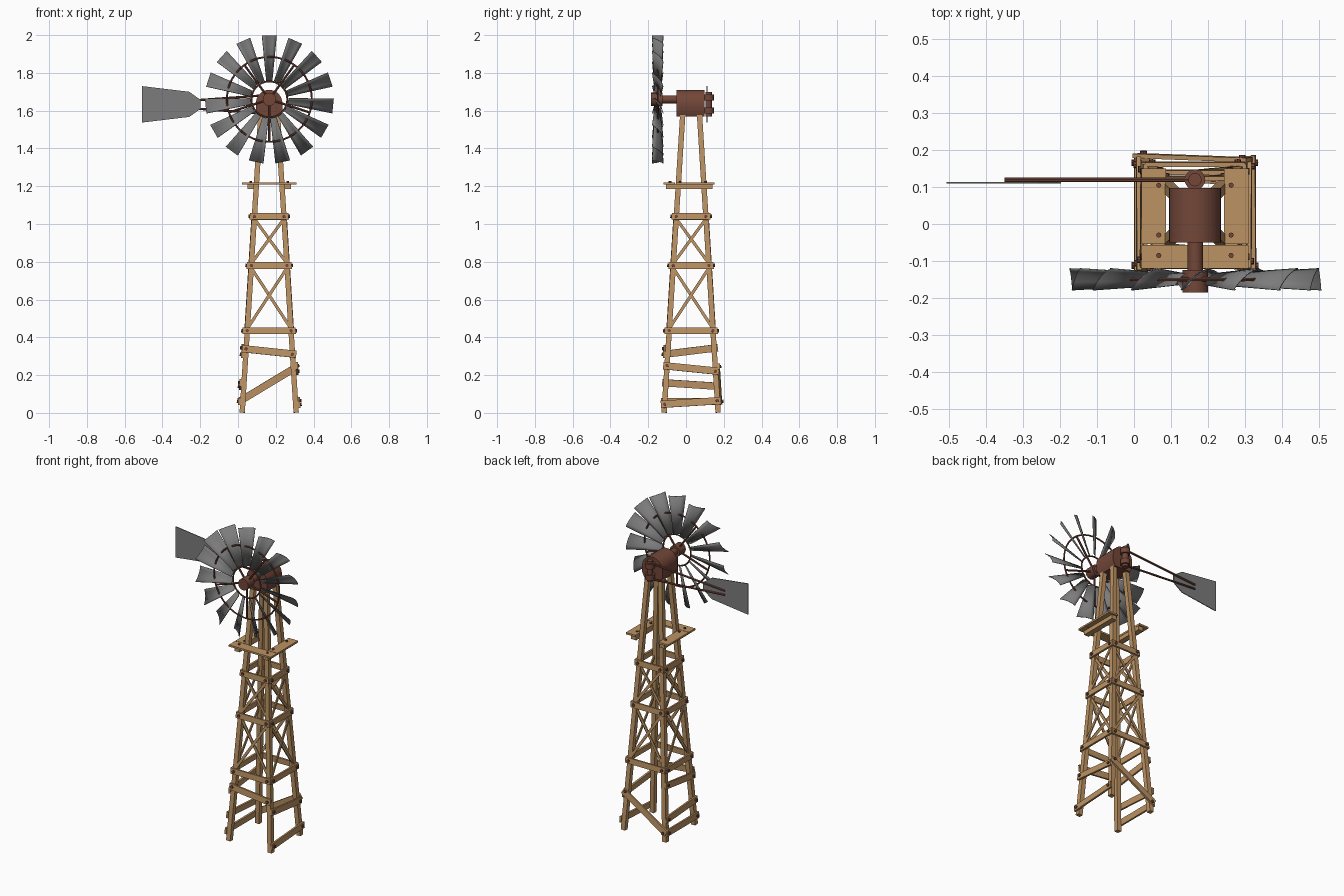
import bpy, bmesh, math
from mathutils import Vector, Matrix

cube = bpy.data.objects.get("Cube")
if cube:
    bpy.data.objects.remove(cube, do_unlink=True)


def material(name, rgb):
    m = bpy.data.materials.new(name)
    m.use_nodes = True
    m.diffuse_color = (*rgb, 1)
    m.node_tree.nodes["Principled BSDF"].inputs["Base Color"].default_value = (*rgb, 1)
    return m


WOOD = material("tan_wood", (0.50, 0.29, 0.125))
RUST = material("rusty_iron", (0.17, 0.062, 0.04))
STEEL = material("grey_steel", (0.20, 0.20, 0.205))

CX, CY = 0.165, 0.027          # tower axis
HUB = Vector((0.166, -0.15, 1.66))
LEG = 0.028


def add(name, bm, mat, smooth=False):
    bmesh.ops.recalc_face_normals(bm, faces=bm.faces)
    me = bpy.data.meshes.new(name)
    bm.to_mesh(me)
    bm.free()
    me.materials.append(mat)
    ob = bpy.data.objects.new(name, me)
    bpy.context.collection.objects.link(ob)
    if smooth:
        bpy.ops.object.select_all(action="DESELECT")
        ob.select_set(True)
        bpy.context.view_layer.objects.active = ob
        bpy.ops.object.shade_smooth_by_angle(angle=math.radians(40))
    return ob


def bar(name, a, b, width, thick, normal, mat=WOOD):
    """Rectangular bar from a to b, its thickness along normal."""
    a, b = Vector(a), Vector(b)
    d = (b - a).normalized()
    side = Vector(normal).cross(d).normalized()
    n = d.cross(side)
    rot = Matrix((d, side, n)).transposed().to_4x4()
    bm = bmesh.new()
    bmesh.ops.create_cube(bm, size=1)
    bmesh.ops.scale(bm, vec=((b - a).length, width, thick), verts=bm.verts)
    bmesh.ops.transform(bm, matrix=Matrix.Translation((a + b) / 2) @ rot, verts=bm.verts)
    return add(name, bm, mat)


def block(name, x0, x1, y0, y1, z0, z1, mat=WOOD):
    y, z = (y0 + y1) / 2, (z0 + z1) / 2
    return bar(name, (x0, y, z), (x1, y, z), y1 - y0, z1 - z0, (0, 0, 1), mat)


def rod(name, a, b, r, seg=8, mat=RUST):
    a, b = Vector(a), Vector(b)
    d = b - a
    bm = bmesh.new()
    bmesh.ops.create_cone(bm, cap_ends=True, segments=seg, radius1=r, radius2=r, depth=d.length)
    m = Matrix.Translation((a + b) / 2) @ d.to_track_quat("Z", "Y").to_matrix().to_4x4()
    bmesh.ops.transform(bm, matrix=m, verts=bm.verts)
    return add(name, bm, mat, smooth=True)


def prism(name, outline, y0, y1, mat, smooth=False):
    """Outline in x, z extruded along y."""
    bm = bmesh.new()
    f = bm.faces.new([bm.verts.new((x, y0, z)) for x, z in outline])
    ext = bmesh.ops.extrude_face_region(bm, geom=[f])
    verts = [v for v in ext["geom"] if isinstance(v, bmesh.types.BMVert)]
    bmesh.ops.translate(bm, vec=(0, y1 - y0, 0), verts=verts)
    return add(name, bm, mat, smooth)


def half(z):
    """Distance of the leg centres from the axis at a height."""
    return 0.143 - 0.0624 * z


def on_face(k, u, out, z):
    """Point on tower side k: 0 front, 1 left, 2 back, 3 right."""
    return Matrix.Rotation(k * math.pi / 2, 3, "Z") @ Vector((u, -half(z) - out, z)) + Vector((CX, CY, 0))


def plank(name, k, z0, z1, width):
    n = Matrix.Rotation(k * math.pi / 2, 3, "Z") @ Vector((0, -1, 0.06))
    out = LEG / 2 + 0.005
    ends = [on_face(k, s * (half(z) + 0.02), out, z) for s, z in ((-1, z0), (1, z1))]
    bar(name, *ends, width, 0.012, n)
    for s, z in ((-1, z0), (1, z1)):
        p = on_face(k, s * half(z), out, z)
        rod(name + "_bolt", p, p + n * 0.013, 0.009)


# Legs
for sx in (-1, 1):
    for sy in (-1, 1):
        ends = [(CX + sx * half(z), CY + sy * half(z), z) for z in (0.002, 1.58)]
        bar("leg", *ends, LEG, LEG, (0, 1, 0))

# Level girts and crossed braces on every side
girts = (0.435, 0.78, 1.04)
for k in range(4):
    n = Matrix.Rotation(k * math.pi / 2, 3, "Z") @ Vector((0, -1, 0))
    for z in girts:
        plank("girt", k, z, z, 0.035)
    for lo, hi in zip(girts, girts[1:]):
        lo, hi = lo + 0.012, hi - 0.012
        for s in (-1, 1):
            off = 0.008 + 0.004 * s
            bar("cross_brace", on_face(k, -s * half(lo), off, lo),
                on_face(k, s * half(hi), off, hi), 0.016, 0.007, n)

# Uneven lower planks
for k, z0, z1 in ((0, 0.34, 0.31), (1, 0.25, 0.22), (1, 0.045, 0.065), (2, 0.245, 0.06),
                  (3, 0.345, 0.31), (3, 0.14, 0.16), (3, 0.06, 0.06)):
    plank("lower_plank", k, z0, z1, 0.038)

# Platform
block("platform_front_board", 0.02, 0.31, -0.12, -0.057, 1.21, 1.221)
for s in (-1, 1):
    x = CX + s * 0.112
    block("platform_side_board", x - 0.033, x + 0.033, -0.054, 0.15, 1.21, 1.221)
    x = CX + s * 0.098
    block("platform_bearer", x - 0.017, x + 0.017, -0.105, 0.14, 1.185, 1.21)
    for y in (-0.085, -0.03, 0.105):
        rod("platform_bolt", (x, y, 1.215), (x, y, 1.227), 0.007)

# Gearbox with arched top
arch = [(CX + 0.07 * math.cos(a), 1.64 + 0.07 * math.sin(a))
        for a in (math.pi * i / 16 for i in range(17))]
prism("gearbox", arch + [(CX - 0.07, 1.6), (CX - 0.055, 1.57), (CX + 0.055, 1.57), (CX + 0.07, 1.6)],
      -0.05, 0.097, RUST, smooth=True)

# Shaft and hub
rod("shaft", HUB + Vector((0, -0.03, 0)), HUB + Vector((0, 0.11, 0)), 0.021, 16)
rod("hub", HUB + Vector((0, -0.036, 0)), HUB + Vector((0, 0.025, 0)), 0.035, 16)

# Wheel rings
for name, r in (("outer_ring", 0.225), ("inner_ring", 0.095)):
    bpy.ops.mesh.primitive_torus_add(location=HUB, rotation=(math.pi / 2, 0, 0), major_radius=r,
                                     minor_radius=0.005, major_segments=45, minor_segments=6)
    ring = bpy.context.object
    ring.name = name
    ring.data.materials.append(RUST)

# Wheel spokes and pitched, cambered blades
for i in range(5):
    a = math.radians(270 + 72 * i)
    d = Vector((math.cos(a), 0, math.sin(a)))
    rod("spoke", HUB + d * 0.02, HUB + d * 0.225, 0.006)

STEPS = 4
for i in range(15):
    a = math.radians(90 + 24 * i)
    radial = Vector((math.cos(a), 0, math.sin(a)))
    tangent = Vector((-math.sin(a), 0, math.cos(a)))
    bm = bmesh.new()
    rows = []
    for r, wide, deep in ((0.1, 0.032, 0.03), (0.339, 0.078, 0.058)):
        row = []
        for j in range(STEPS + 1):
            t = j / STEPS - 0.5
            camber = 0.2 * deep * (1 - 4 * t * t)
            y = -t * deep + camber
            row.append(bm.verts.new(HUB + radial * r + tangent * wide * t + Vector((0, y, 0))))
        rows.append(row)
    for j in range(STEPS):
        bm.faces.new((rows[0][j], rows[0][j + 1], rows[1][j + 1], rows[1][j]))
    blade = add("blade", bm, STEEL, smooth=True)
    mod = blade.modifiers.new("thickness", "SOLIDIFY")
    mod.thickness = 0.003
    mod.offset = 0

# Tail hinge, rods and vane
HY = 0.12
rod("tail_hinge_post", (CX, HY, 1.57), (CX, HY, 1.70), 0.018, 16)
for z in (1.60, 1.67):
    rod("tail_hinge_collar", (CX, HY, z - 0.016), (CX, HY, z + 0.016), 0.028, 16)
for s in (-1, 1):
    rod("tail_rod", (CX, HY, 1.633 + s * 0.05), (-0.35, HY, 1.633 + s * 0.013), 0.006)
upper = [(-0.508, 1.73), (-0.258, 1.70), (-0.198, 1.657)]
lower = [(x, 3.267 - z) for x, z in reversed(upper)]
prism("tail_vane", upper + lower, 0.109, 0.114, STEEL)
